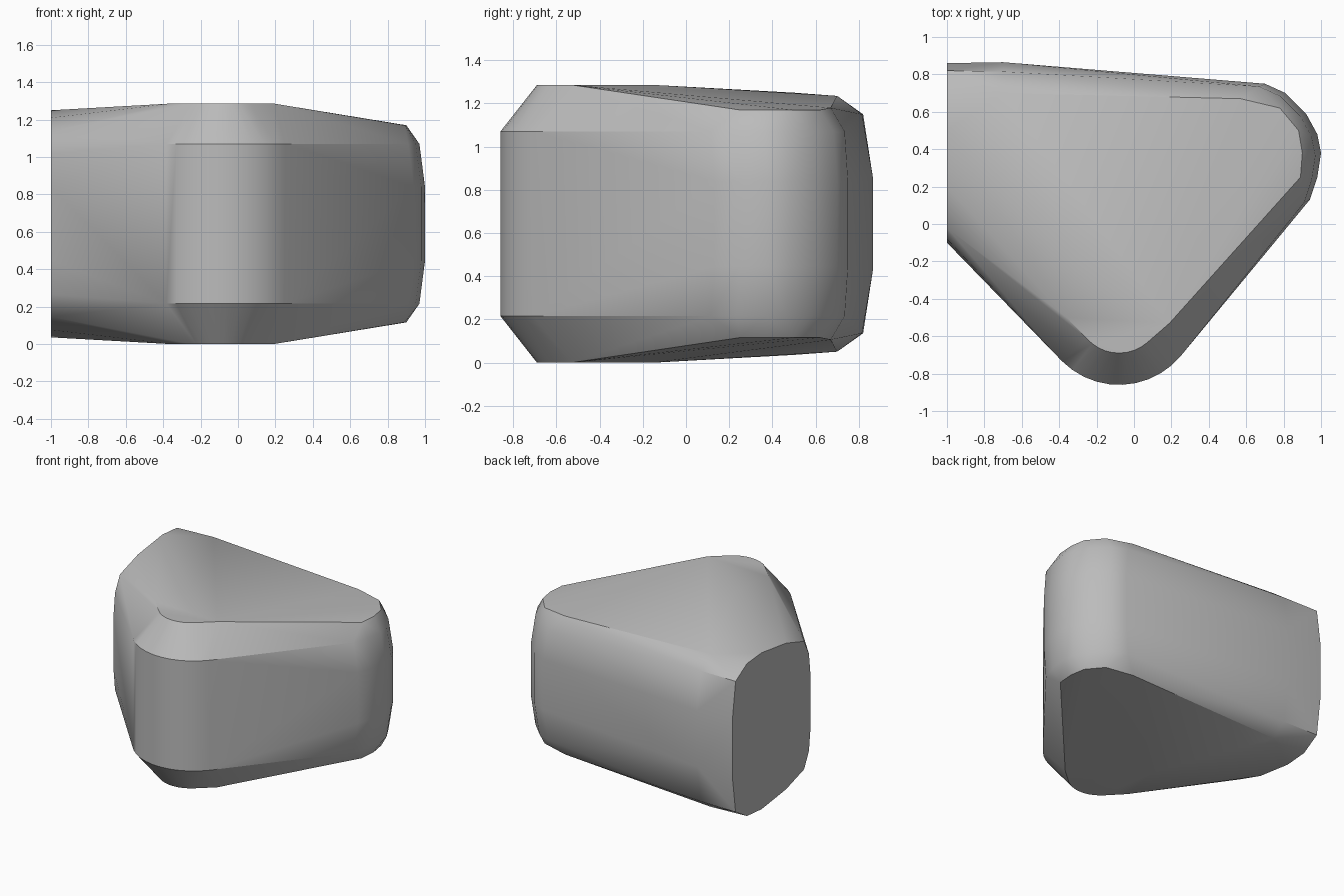
import bpy
import bmesh
import math

cube = bpy.data.objects.get("Cube")
if cube:
    bpy.data.objects.remove(cube, do_unlink=True)

MID = 0.643  # plane of symmetry between top and bottom

grey = bpy.data.materials.new("stone_grey")
grey.use_nodes = True
grey.diffuse_color = (0.5, 0.5, 0.5, 1)
grey.node_tree.nodes["Principled BSDF"].inputs["Base Color"].default_value = (0.5, 0.5, 0.5, 1)


def arc(cx, cy, rx, ry, start, end, z, steps=10):
    """Points of an elliptical arc at height z, angles in degrees."""
    pts = []
    for i in range(steps + 1):
        a = math.radians(start + (end - start) * i / steps)
        pts.append((cx + rx * math.cos(a), cy + ry * math.sin(a), z))
    return pts


points = []

# Rounded front nose: wall edge and the narrower rim above it
points += arc(-0.08, -0.43, 0.43, 0.43, 225, 320, 1.07)
points += arc(-0.08, -0.46, 0.23, 0.23, 222, 320, 1.286)

# Level crown of the top
points += [(0.19, -0.53, 1.286), (-0.36, -0.5, 1.286), (-0.3, -0.15, 1.286)]

# Rounded right corner: rim, wall edge and bulging waist
points += [(0.89, 0.25, 1.17), (0.9, 0.38, 1.17), (0.88, 0.5, 1.17),
           (0.78, 0.62, 1.17), (0.57, 0.67, 1.18)]
corner = [(0.94, 0.13), (0.98, 0.25), (1.0, 0.38), (0.98, 0.48),
          (0.92, 0.59), (0.81, 0.7), (0.7, 0.75)]
for x, y in corner:
    points += [(x, y, 0.84), (x - 0.03, y - 0.015, 1.07)]

# Back edge of the top and the back wall
points += [(-0.7, 0.7, 1.235), (-0.7, 0.815, 1.15), (-0.7, 0.865, 0.86)]

# Outline of the flat cut end
cut = [(-0.1, 0.84), (-0.08, 1.02), (-0.02, 1.14), (0.2, 1.21), (0.5, 1.25),
       (0.68, 1.235), (0.82, 1.15), (0.86, 0.86)]
points += [(-1.0, y, z) for y, z in cut]

# Wrap the upper half and its mirror image in one convex body
bm = bmesh.new()
for x, y, z in points:
    bm.verts.new((x, y, z))
    bm.verts.new((x, y, 2 * MID - z))
hull = bmesh.ops.convex_hull(bm, input=bm.verts[:])
loose = [v for v in bm.verts if not v.link_faces]
bmesh.ops.delete(bm, geom=loose, context="VERTS")
bmesh.ops.dissolve_limit(bm, angle_limit=math.radians(1), verts=bm.verts[:], edges=bm.edges[:])
bmesh.ops.recalc_face_normals(bm, faces=bm.faces[:])

mesh = bpy.data.meshes.new("rounded_wedge")
bm.to_mesh(mesh)
bm.free()
mesh.materials.append(grey)
body = bpy.data.objects.new("rounded_wedge", mesh)
bpy.context.collection.objects.link(body)

# Smooth the curved walls and keep the creases sharp
bpy.context.view_layer.objects.active = body
body.select_set(True)
bpy.ops.object.shade_smooth_by_angle(angle=math.radians(30))
